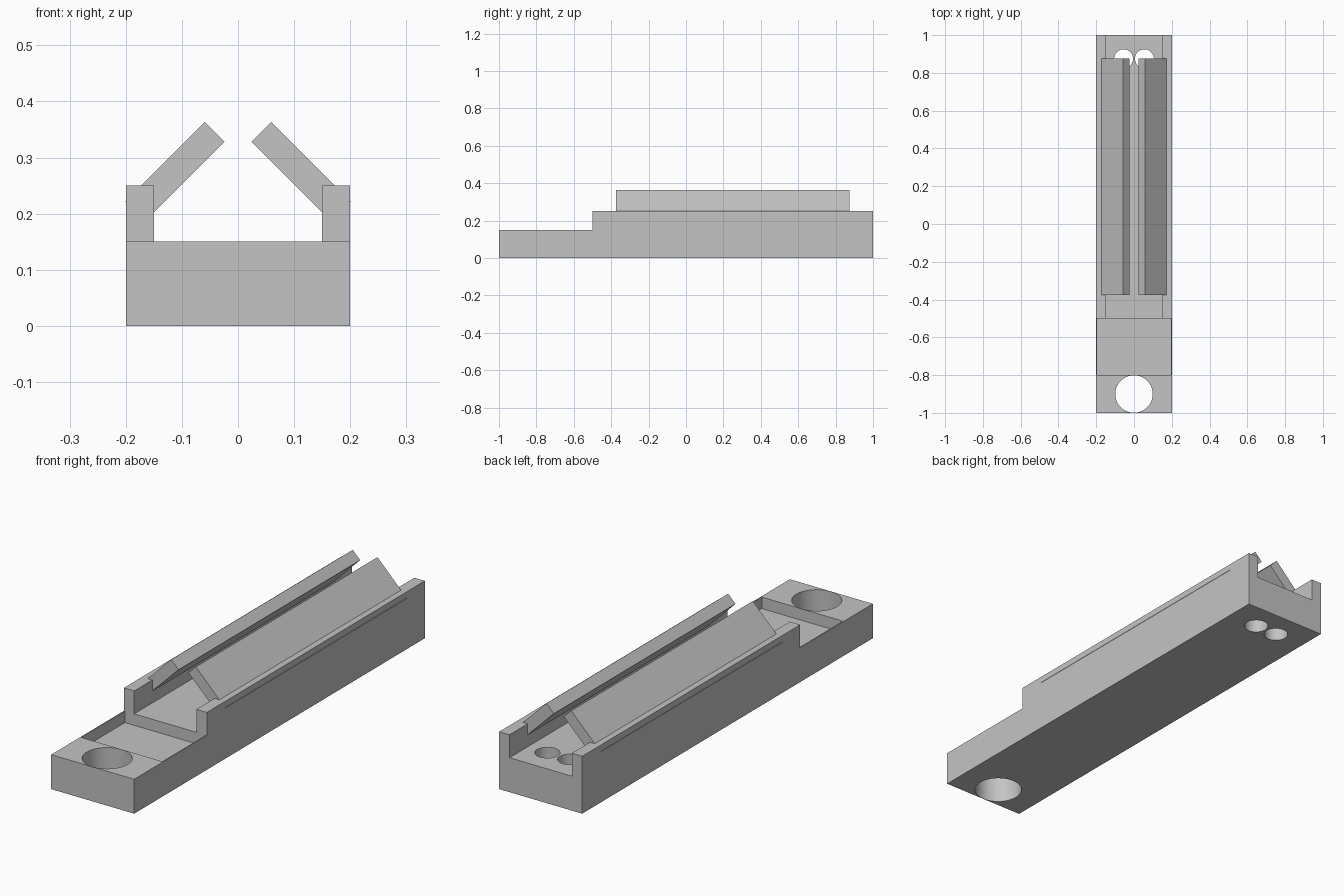
import bpy
import math

default_cube = bpy.data.objects.get("Cube")
if default_cube:
    bpy.data.objects.remove(default_cube, do_unlink=True)

grey = bpy.data.materials.new("plain_grey")
grey.use_nodes = True
grey.diffuse_color = (0.55, 0.55, 0.55, 1)
grey.node_tree.nodes["Principled BSDF"].inputs["Base Color"].default_value = grey.diffuse_color


def box(name, x, y, z):
    """Box spanning the given (low, high) ranges."""
    spans = (x, y, z)
    bpy.ops.mesh.primitive_cube_add(size=1, location=[(a + b) / 2 for a, b in spans])
    obj = bpy.context.object
    obj.name = name
    obj.scale = [b - a for a, b in spans]
    bpy.ops.object.transform_apply(location=False, rotation=False, scale=True)
    obj.data.materials.append(grey)
    return obj


def drill(name, x, y, radius):
    bpy.ops.mesh.primitive_cylinder_add(vertices=64, radius=radius, depth=1, location=(x, y, 0))
    obj = bpy.context.object
    obj.name = name
    obj.data.materials.append(grey)
    return obj


def cut(target, cutter):
    cutter.hide_render = True
    mod = target.modifiers.new("cut", 'BOOLEAN')
    mod.operation = 'DIFFERENCE'
    mod.solver = 'EXACT'
    mod.object = cutter
    bpy.context.view_layer.objects.active = target
    bpy.ops.object.modifier_apply(modifier=mod.name)
    bpy.data.objects.remove(cutter, do_unlink=True)


# Body: low front step, open channel between two side rails, shallow front pocket
body = box("channel_body", (-0.2, 0.2), (-1, 1), (0, 0.25))
cut(body, box("step_cutter", (-0.5, 0.5), (-1.5, -0.5), (0.15, 0.5)))
cut(body, box("channel_cutter", (-0.15, 0.15), (-0.7, 1.5), (0.15, 0.5)))
cut(body, box("pocket_cutter", (-0.195, 0.195), (-0.8, -0.5), (0.1, 0.2)))

# Mounting hole in front, pair of small holes at the back
cut(body, drill("mount_cutter", 0, -0.9, 0.099))
for side in (-1, 1):
    cut(body, drill("small_cutter", side * 0.055, 0.875, 0.05))

bpy.ops.object.select_all(action='DESELECT')
body.select_set(True)
bpy.context.view_layer.objects.active = body
bpy.ops.object.shade_smooth_by_angle(angle=math.radians(30))

# Slanted plates leaning inward from the rails
for side, label in ((1, "left"), (-1, "right")):
    plate = box(label + "_slanted_plate", (-0.1, 0.1), (-0.375, 0.875), (-0.025, 0.025))
    plate.location = (side * 0.1125, 0.25, 0.275)
    plate.rotation_euler.y = side * math.radians(45)
